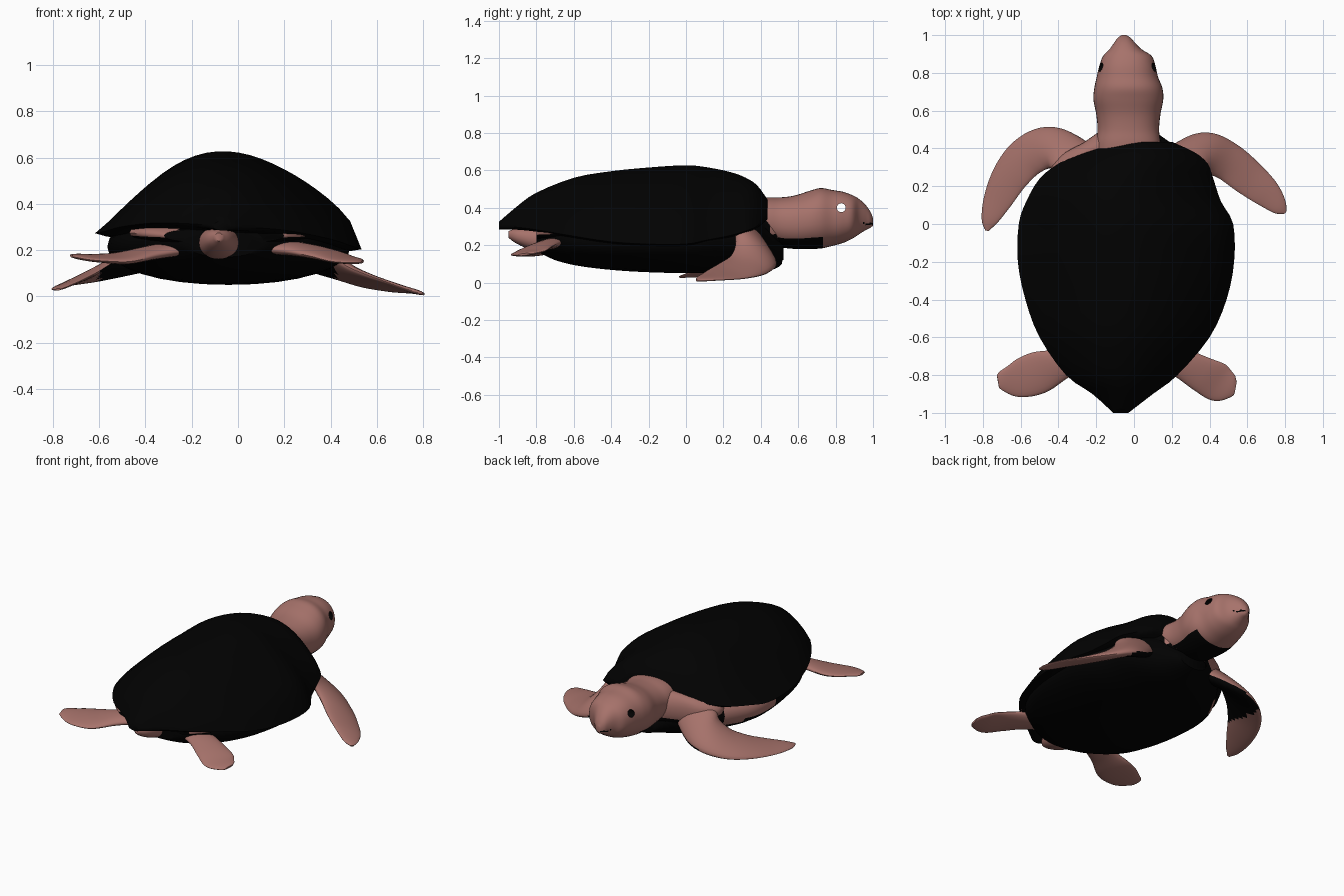
import bpy, bmesh, math
from mathutils import Vector

old = bpy.data.objects.get("Cube")
if old:
    bpy.data.objects.remove(old, do_unlink=True)


def material(name, colour):
    mat = bpy.data.materials.new(name)
    mat.use_nodes = True
    mat.diffuse_color = colour
    node = next(n for n in mat.node_tree.nodes if n.type == 'BSDF_PRINCIPLED')
    node.inputs["Base Color"].default_value = colour
    node.inputs["Roughness"].default_value = .8
    return mat


skin = material("rosy_brown_skin", (.385, .17, .147, 1))
black = material("shell_black", (.0005, .0005, .0005, 1))


def smooth_stations(stations, steps):
    """Catmull-Rom interpolation through tuples of numbers."""
    pts = [stations[0]] + list(stations) + [stations[-1]]
    out = []
    for a, b, c, d in zip(pts, pts[1:], pts[2:], pts[3:]):
        for i in range(steps):
            t = i / steps
            out.append([q + t / 2 * (r - p + t * (2 * p - 5 * q + 4 * r - s
                        + t * (3 * (q - r) + s - p)))
                        for p, q, r, s in zip(a, b, c, d)])
    return out + [list(stations[-1])]


def loft(name, rings, paint=None, base=skin):
    """Skin closed rings, cap both ends, paint faces black where the rule holds."""
    bm = bmesh.new()
    loops = [[bm.verts.new(p) for p in ring] for ring in rings]
    n = len(loops[0])
    for lower, upper in zip(loops, loops[1:]):
        for i in range(n):
            j = (i + 1) % n
            bm.faces.new((lower[i], lower[j], upper[j], upper[i]))
    bm.faces.new(loops[0])
    bm.faces.new(loops[-1])
    bmesh.ops.recalc_face_normals(bm, faces=bm.faces)
    bm.normal_update()
    for face in bm.faces:
        if paint and paint(face.calc_center_median(), face.normal):
            face.material_index = 1
    mesh = bpy.data.meshes.new(name)
    bm.to_mesh(mesh)
    bm.free()
    obj = bpy.data.objects.new(name, mesh)
    bpy.context.collection.objects.link(obj)
    mesh.materials.append(base)
    mesh.materials.append(black)
    bpy.ops.object.select_all(action='DESELECT')
    bpy.context.view_layer.objects.active = obj
    obj.select_set(True)
    bpy.ops.object.shade_smooth_by_angle(angle=math.radians(50))
    return obj


def signed_power(v, p):
    return math.copysign(abs(v) ** p, v)


def oval_rings(stations, steps=4, n=32, power=.9):
    """Rings across y from (y, centre x, half width, low z, high z)."""
    rings = []
    for y, cx, w, lo, hi in smooth_stations(stations, steps):
        ring = []
        for i in range(n):
            a = math.tau * i / n
            ring.append((cx + w * signed_power(math.cos(a), power), y,
                         (lo + hi) / 2 + (hi - lo) / 2 * signed_power(math.sin(a), power)))
        rings.append(ring)
    return rings


def shell_rings(stations, n=24):
    """Dome sections from (y, left x, right x, rim z, top z), rolled and fuller on +x."""
    rings = []
    for y, xl, xr, rim, top in smooth_stations(stations, 3):
        mid, w = (xl + xr) / 2, (xr - xl) / 2
        fuller = .3 * max(0, 1 - 2 * abs(y + .05))
        ring = []
        for side in (1, -1):
            for i in range(n):
                t = side * (1 - 2 * i / n)
                arch = max(math.cos(t * math.pi / 2), 0)
                if side > 0:
                    z = rim + (top - rim) * arch ** (.85 - fuller * t)
                else:
                    z = rim - .02 * arch ** .3
                ring.append((mid + w * t, y, z - .06 * t * w))
        rings.append(ring)
    return rings


def flipper_rings(path, root_tilt, tip_tilt, n=24):
    """Flat oval sections along (x, y, z, half width, half thickness)."""
    pts = smooth_stations(path, 6)
    rings = []
    for k, (x, y, z, w, h) in enumerate(pts):
        before, after = pts[max(k - 1, 0)], pts[min(k + 1, len(pts) - 1)]
        along = (Vector(after[:3]) - Vector(before[:3])).normalized()
        across = along.cross(Vector((0, 0, 1))).normalized()
        if across.y < 0:
            across = -across
        tilt = tip_tilt + (root_tilt - tip_tilt) * (1 - k / len(pts)) ** 1.5
        across = (across + Vector((0, 0, tilt))).normalized()
        up = across.cross(along).normalized()
        rings.append([Vector((x, y, z)) + across * w * math.cos(math.tau * i / n)
                      + up * h * math.sin(math.tau * i / n) for i in range(n)])
    return rings


# Carapace
loft("shell", shell_rings([
    (-1, -.11, -.03, .305, .325), (-.9, -.22, .1, .305, .41), (-.8, -.36, .23, .3, .48),
    (-.6, -.5, .4, .275, .56), (-.4, -.575, .49, .25, .595), (-.2, -.615, .53, .24, .615),
    (0, -.61, .525, .24, .627), (.12, -.57, .46, .26, .615), (.24, -.5, .42, .28, .59),
    (.32, -.4, .39, .3, .56), (.38, -.28, .32, .32, .52), (.435, -.12, .2, .36, .445),
]), base=black)

# Plastron and flanks, with a bare patch under the right rim
loft("belly", oval_rings([
    (-.8, -.06, .17, .17, .3), (-.7, -.05, .32, .12, .36), (-.55, -.05, .43, .085, .36),
    (-.3, -.04, .51, .06, .38), (0, -.04, .52, .05, .38), (.2, -.04, .44, .055, .4),
    (.34, -.02, .35, .07, .38), (.44, -.02, .2, .095, .32), (.52, -.03, .1, .12, .22),
], power=.95), lambda c, n: not (c.x < -.4 and -.18 < c.y < .25 and c.z > .17))

# Hip skin under the back of the shell
loft("hips", oval_rings([
    (-.8, -.06, .26, .23, .295), (-.72, -.06, .35, .22, .32), (-.6, -.06, .41, .22, .33),
]), lambda c, n: abs(c.x + .06) < .18 or n.z < -.5)

# Skin between shell, neck and flippers
loft("shoulders", oval_rings([
    (.1, -.06, .3, .2, .38), (.25, -.08, .37, .17, .38), (.36, -.08, .31, .15, .39),
    (.43, -.06, .21, .15, .41), (.5, -.03, .14, .18, .4),
]), lambda c, n: n.z < -.3 or (c.x > .1 and n.x > .6 and c.y < .44))


# Head, neck, dark throat and mouth line
def head_dark(c, n):
    throat = c.y < .73 and n.z < -.64
    mouth = c.y > .95 and abs(c.z - .314) < .004
    return throat or mouth


head = loft("head", oval_rings([
    (.3, -.03, .17, .24, .44), (.42, -.03, .17, .22, .455), (.5, -.03, .163, .19, .455),
    (.58, -.03, .17, .18, .465), (.66, -.03, .185, .18, .49), (.72, -.03, .18, .182, .505),
    (.78, -.035, .162, .195, .495), (.84, -.035, .148, .212, .485), (.89, -.035, .128, .235, .467),
    (.925, -.045, .085, .258, .447), (.96, -.05, .055, .28, .415), (.985, -.052, .035, .292, .38),
    (1, -.053, .012, .305, .345),
], steps=5, n=40), head_dark)

# Eye sockets cut through the head
bpy.ops.mesh.primitive_cylinder_add(vertices=16, radius=.024, depth=.6,
                                    location=(-.03, .83, .4),
                                    rotation=(0, math.pi / 2, 0))
cutter = bpy.context.object
cutter.name = "eye_cutter"
cutter.hide_render = True
cutter.data.materials.append(skin)
cutter.data.materials.append(black)
for face in cutter.data.polygons:
    face.material_index = 1
bpy.ops.object.select_all(action='DESELECT')
bpy.context.view_layer.objects.active = head
head.select_set(True)
cut = head.modifiers.new("eye_sockets", 'BOOLEAN')
cut.operation = 'DIFFERENCE'
cut.object = cutter
bpy.ops.object.modifier_apply(modifier=cut.name)
bpy.data.objects.remove(cutter, do_unlink=True)

# Tail
loft("tail", oval_rings([
    (-.65, -.08, .1, .15, .31), (-.8, -.083, .085, .165, .3),
    (-.9, -.083, .055, .205, .29), (-.95, -.083, .015, .24, .275),
]))

# Front flippers, dark under the upper arm
flippers = {
    "front_flipper_left": [
        (.16, .31, .28, .09, .05), (.27, .345, .235, .125, .05), (.38, .375, .165, .13, .042),
        (.49, .335, .1, .115, .03), (.6, .25, .062, .102, .02), (.7, .165, .038, .08, .013),
        (.77, .09, .02, .045, .01), (.8, .06, .01, .01, .005)],
    "front_flipper_right": [
        (-.2, .31, .28, .09, .05), (-.33, .37, .235, .125, .05), (-.45, .405, .175, .13, .042),
        (-.56, .36, .125, .122, .03), (-.65, .26, .09, .105, .02), (-.72, .13, .06, .08, .013),
        (-.765, .02, .04, .045, .01), (-.778, -.035, .03, .01, .005)],
}
for name, path in flippers.items():
    loft(name, flipper_rings(path, -1, -.15),
         lambda c, n: n.z < -.15 and -.6 < c.x < .42)

# Hind flippers
hind = {
    "hind_flipper_left": [
        (.12, -.68, .215, .07, .03), (.25, -.735, .205, .08, .028), (.36, -.795, .185, .095, .022),
        (.45, -.84, .162, .102, .015), (.515, -.86, .153, .065, .011), (.538, -.865, .15, .035, .006)],
    "hind_flipper_right": [
        (-.24, -.68, .21, .07, .03), (-.37, -.735, .19, .08, .028), (-.5, -.785, .165, .112, .022),
        (-.61, -.82, .165, .1, .015), (-.69, -.83, .172, .06, .011), (-.72, -.835, .175, .035, .006)],
}
for name, path in hind.items():
    loft(name, flipper_rings(path, .15, .1))
